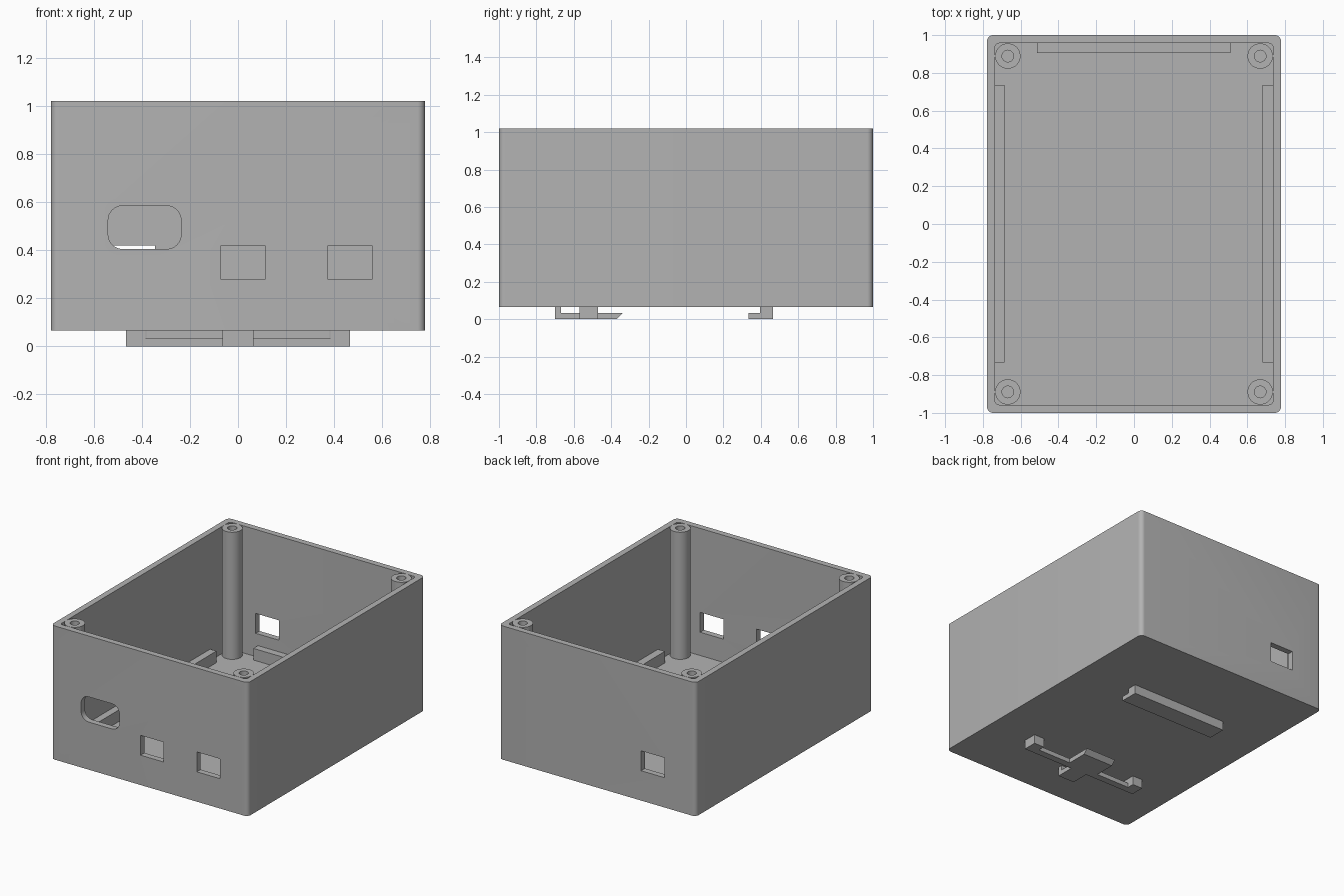
import bpy, math
from mathutils import Matrix

cube = bpy.data.objects.get("Cube")
if cube:
    bpy.data.objects.remove(cube, do_unlink=True)

grey = bpy.data.materials.new("plain grey")
grey.use_nodes = True
colour = (0.45, 0.45, 0.45, 1)
grey.diffuse_color = colour
grey.node_tree.nodes["Principled BSDF"].inputs["Base Color"].default_value = colour


def prism(name, outline, low, high, turn=None):
    """Closed prism over a 2D outline; turn maps it to another axis."""
    n = len(outline)
    verts = [(x, y, z) for z in (low, high) for x, y in outline]
    faces = [tuple(reversed(range(n))), tuple(range(n, 2 * n))]
    faces += [(i, (i + 1) % n, n + (i + 1) % n, n + i) for i in range(n)]
    mesh = bpy.data.meshes.new(name)
    mesh.from_pydata(verts, [], faces)
    if turn:
        mesh.transform(turn)
    mesh.materials.append(grey)
    obj = bpy.data.objects.new(name, mesh)
    bpy.context.collection.objects.link(obj)
    return obj


def rect(x0, x1, y0, y1, r=0, steps=8):
    """Rectangle outline with optional rounded corners."""
    if not r:
        return [(x0, y0), (x1, y0), (x1, y1), (x0, y1)]
    pts = []
    for k, (cx, cy) in enumerate([(x1 - r, y1 - r), (x0 + r, y1 - r),
                                  (x0 + r, y0 + r), (x1 - r, y0 + r)]):
        for s in range(steps + 1):
            a = math.pi / 2 * (k + s / steps)
            pts.append((cx + r * math.cos(a), cy + r * math.sin(a)))
    return pts


def circle(cx, cy, r, n=40):
    return [(cx + r * math.cos(2 * math.pi * i / n),
             cy + r * math.sin(2 * math.pi * i / n)) for i in range(n)]


def box(name, x0, x1, y0, y1, z0, z1):
    return prism(name, rect(x0, x1, y0, y1), z0, z1)


def carve(obj, cutters):
    """Subtract the cutters from obj, then discard them."""
    for c in cutters:
        c.hide_render = True
        mod = obj.modifiers.new("cut", 'BOOLEAN')
        mod.operation, mod.solver, mod.object = 'DIFFERENCE', 'EXACT', c
    bpy.context.view_layer.update()
    graph = bpy.context.evaluated_depsgraph_get()
    mesh = bpy.data.meshes.new_from_object(obj.evaluated_get(graph))
    obj.modifiers.clear()
    obj.data = mesh
    for c in cutters:
        bpy.data.objects.remove(c, do_unlink=True)


def smooth(obj):
    bpy.ops.object.select_all(action='DESELECT')
    obj.select_set(True)
    bpy.context.view_layer.objects.active = obj
    bpy.ops.object.shade_smooth_by_angle(angle=math.radians(30))


W, L, BASE, FLOOR, TOP = 0.778, 1.0, 0.065, 0.112, 1.02
IN_X, IN_Y = 0.735, 0.957

# Open case with rounded upright corners
case = prism("case_shell", rect(-W, W, -L, L, 0.032), BASE, TOP)
cavity = prism("cavity_cutter", rect(-IN_X, IN_X, -IN_Y, IN_Y, 0.02), FLOOR, TOP + 0.2)

# Wall openings: outlines in x and z, pushed through the wall along y
upright = Matrix(((1, 0, 0, 0), (0, 0, -1, 0), (0, 1, 0, 0), (0, 0, 0, 1)))
holes = [
    prism("oval_cutter", rect(-0.54, -0.237, 0.405, 0.585, 0.06), 0.9, 1.1, upright),
    prism("port_cutter_a", rect(-0.07, 0.113, 0.278, 0.42), 0.9, 1.1, upright),
    prism("port_cutter_b", rect(0.375, 0.558, 0.278, 0.42), 0.9, 1.1, upright),
    prism("back_port_cutter", rect(-0.53, -0.345, 0.278, 0.42), -1.1, -0.9, upright),
]
carve(case, [cavity] + holes)
smooth(case)

# Screw columns in the four corners
for sx, side in ((1, "left"), (-1, "right")):
    for sy, end in ((-1, "front"), (1, "back")):
        cx, cy = sx * 0.668, sy * 0.889
        column = prism(f"{end}_{side}_screw_column", circle(cx, cy, 0.067), FLOOR - 0.01, TOP)
        carve(column, [prism("screw_cutter", circle(cx, cy, 0.031), 0.5, TOP + 0.1)])
        smooth(column)

# Low ribs along three walls of the floor
rib_low, rib_high = FLOOR - 0.005, 0.195
box("right_rib", -IN_X - 0.005, -0.685, -0.733, 0.735, rib_low, rib_high)
box("left_rib", 0.68, IN_X + 0.005, -0.733, 0.735, rib_low, rib_high)
box("back_rib", -0.513, 0.51, 0.905, IN_Y + 0.005, rib_low, rib_high)

# Hooked rail under the back: an L section run along x
along_x = Matrix(((0, 0, 1, 0), (1, 0, 0, 0), (0, 1, 0, 0), (0, 0, 0, 1)))
THIN = 0.032
prism("back_rail_hook", [(0.335, 0), (0.465, 0), (0.465, BASE), (0.395, BASE),
                         (0.395, THIN), (0.335, THIN)], -0.38, 0.38, along_x)

# Spring clip under the front
box("clip_front_post", -0.065, 0.065, -0.70, -0.667, 0, BASE)
box("clip_stem", -0.065, 0.065, -0.667, -0.57, 0, THIN)
prism("clip_tongue", [(-0.57, 0), (-0.37, 0), (-0.34, THIN), (-0.57, THIN)],
      -0.12, 0.12, along_x)
for s, side in ((1, "left"), (-1, "right")):
    x = sorted((s * 0.12, s * 0.385))
    box(f"clip_{side}_arm", x[0], x[1], -0.57, -0.52, 0, THIN)
    x = sorted((s * 0.385, s * 0.465))
    box(f"clip_{side}_post", x[0], x[1], -0.57, -0.47, 0, BASE)
